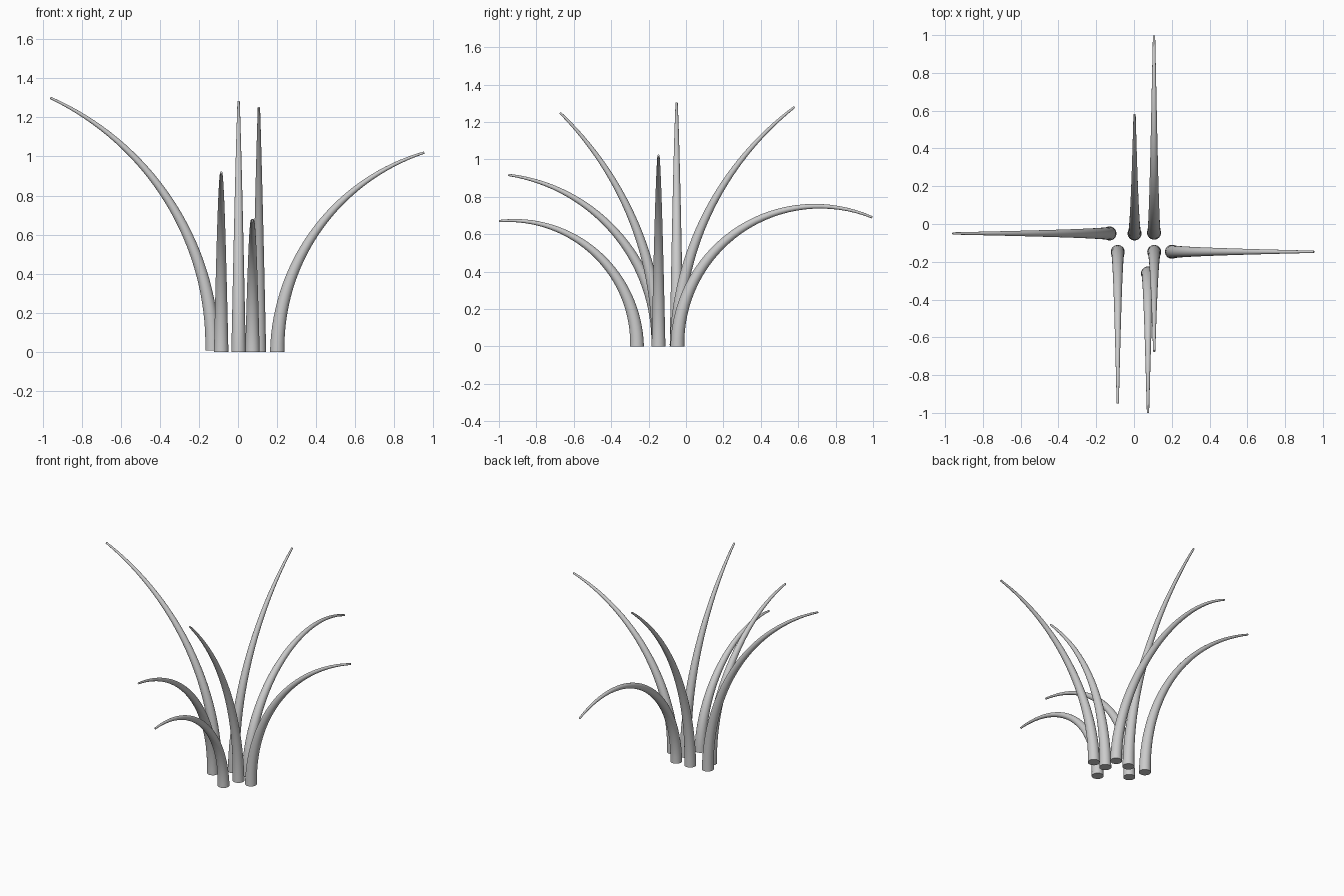
import bpy, bmesh
from math import sin, cos, pi, asin, atan2
from mathutils import Vector

if "Cube" in bpy.data.objects:
    bpy.data.objects.remove(bpy.data.objects["Cube"])

SIDES, RINGS = 24, 32
R_BASE, R_TIP = 0.037, 0.006


def blade(name, base, heading, reach, rise, z0=0.0):
    """Tapered round blade, upright at the base and bent along a circular arc."""
    out = Vector((heading[0], heading[1], 0))
    up = Vector((0, 0, 1))
    side = out.cross(up)
    start = Vector((base[0], base[1], z0))
    rise -= z0
    bend = (reach ** 2 + rise ** 2) / (2 * reach)
    total = atan2(rise, bend - reach)
    bm = bmesh.new()
    rings = []
    for i in range(RINGS + 1):
        t = i / RINGS
        a = total * t
        centre = start + out * bend * (1 - cos(a)) + up * bend * sin(a)
        normal = out * cos(a) - up * sin(a)
        r = R_BASE + (R_TIP - R_BASE) * t
        rings.append([bm.verts.new(centre + r * (normal * cos(2 * pi * k / SIDES)
                                                 + side * sin(2 * pi * k / SIDES)))
                      for k in range(SIDES)])
    for lo, hi in zip(rings, rings[1:]):
        for k in range(SIDES):
            n = (k + 1) % SIDES
            bm.faces.new((lo[k], lo[n], hi[n], hi[k]))
    bm.faces.new(rings[0])
    bm.faces.new(rings[-1])
    bmesh.ops.recalc_face_normals(bm, faces=bm.faces)
    mesh = bpy.data.meshes.new(name)
    bm.to_mesh(mesh)
    bm.free()
    obj = bpy.data.objects.new(name, mesh)
    bpy.context.collection.objects.link(obj)
    bpy.ops.object.select_all(action='DESELECT')
    obj.select_set(True)
    bpy.context.view_layer.objects.active = obj
    bpy.ops.object.shade_smooth_by_angle()


# name, base position, heading, horizontal reach, tip height, base height
blade("left_blade", (-0.13, -0.05), (-1, 0), 0.83, 1.30, 0.008)
blade("right_blade", (0.201, -0.147), (1, 0), 0.752, 1.02)
blade("back_tall_blade", (0.003, -0.05), (0, 1), 0.63, 1.28)
blade("back_drooping_blade", (0.106, -0.046), (0, 1), 1.042, 0.69)
blade("front_left_blade", (-0.086, -0.148), (0, -1), 0.802, 0.917)
blade("front_tall_blade", (0.107, -0.148), (0, -1), 0.526, 1.25)
blade("front_low_blade", (0.074, -0.262), (0, -1), 0.738, 0.67)
